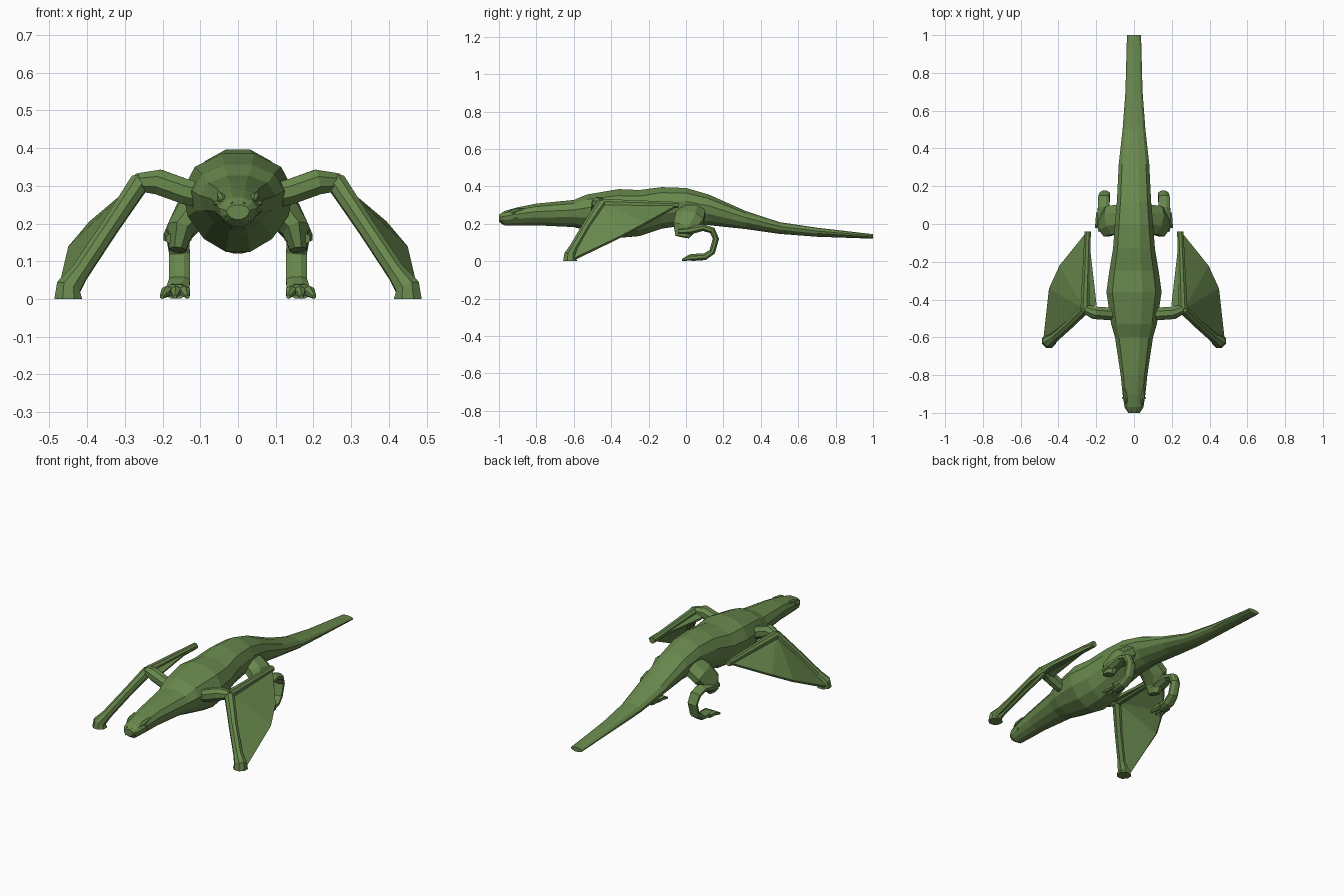
import bpy
import bmesh
from math import cos, sin, tau
from mathutils import Vector

if "Cube" in bpy.data.objects:
    bpy.data.objects.remove(bpy.data.objects["Cube"], do_unlink=True)

GREEN = (0.14, 0.25, 0.075, 1)
skin = bpy.data.materials.new("scaly green")
skin.use_nodes = True
skin.diffuse_color = GREEN
skin.node_tree.nodes["Principled BSDF"].inputs["Base Color"].default_value = GREEN

ACROSS = Vector((1, 0, 0))
ALONG = Vector((0, 1, 0))
UP = Vector((0, 0, 1))


def finish(name, bm, mirrored):
    """Turn the bmesh into a green object, mirrored for paired parts."""
    bmesh.ops.recalc_face_normals(bm, faces=bm.faces)
    mesh = bpy.data.meshes.new(name)
    bm.to_mesh(mesh)
    bm.free()
    mesh.materials.append(skin)
    part = bpy.data.objects.new(name, mesh)
    bpy.context.collection.objects.link(part)
    if mirrored:
        mirror = part.modifiers.new("mirror", 'MIRROR')
        mirror.use_mirror_merge = False
    return part


def loft(name, rings, mirrored=True):
    """Skin a list of equal-length point rings and cap both ends."""
    bm = bmesh.new()
    loops = [[bm.verts.new(point) for point in ring] for ring in rings]
    for near, far in zip(loops, loops[1:]):
        for i in range(len(near)):
            bm.faces.new((near[i - 1], near[i], far[i], far[i - 1]))
    bm.faces.new(loops[0])
    bm.faces.new(loops[-1])
    return finish(name, bm, mirrored)


def circle(sides):
    """Cosine and sine pairs of a polygon that has flat top and sides."""
    angles = [tau * (k + 0.5) / sides for k in range(sides)]
    return [(cos(a), sin(a)) for a in angles]


def limb(name, path, width_axis, flatness=1, sides=8):
    """Tube through (x, y, z, radius) joints, flattened across its width axis."""
    joints = [Vector(joint[:3]) for joint in path]
    rings = []
    for i, joint in enumerate(joints):
        before = joints[max(i - 1, 0)]
        after = joints[min(i + 1, len(joints) - 1)]
        tangent = (after - before).normalized()
        side = (width_axis - tangent * width_axis.dot(tangent)).normalized()
        depth = tangent.cross(side) * flatness
        radius = path[i][3]
        rings.append([joint + (side * c + depth * s) * radius for c, s in circle(sides)])
    return loft(name, rings)


def membrane(name, outline):
    """Thin solid sheet fanned out from the first corner."""
    bm = bmesh.new()
    corners = [bm.verts.new(point) for point in outline]
    for a, b in zip(corners[1:], corners[2:]):
        bm.faces.new((corners[0], a, b))
    sheet = finish(name, bm, mirrored=True)
    solid = sheet.modifiers.new("thickness", 'SOLIDIFY')
    solid.thickness = 0.014
    solid.offset = 0


# Head, trunk and tail: (y, half width, bottom, top)
stations = [
    (-1, 0.03, 0.21, 0.25), (-0.97, 0.05, 0.19, 0.27), (-0.9, 0.06, 0.19, 0.29),
    (-0.8, 0.07, 0.19, 0.31), (-0.6, 0.1, 0.18, 0.33), (-0.53, 0.12, 0.16, 0.36),
    (-0.36, 0.145, 0.12, 0.39), (-0.25, 0.13, 0.13, 0.385), (-0.13, 0.11, 0.17, 0.4),
    (0, 0.1, 0.19, 0.395), (0.12, 0.09, 0.19, 0.36), (0.32, 0.08, 0.17, 0.27),
    (0.5, 0.06, 0.145, 0.21), (0.7, 0.045, 0.13, 0.18), (1, 0.037, 0.12, 0.145)]


def body_ring(y, width, low, high):
    """Twelve-sided section, broader toward the back than the belly."""
    middle, height = (high + low) / 2, (high - low) / 2
    return [(width * c * (1 + s / 6), y, middle + height * s) for c, s in circle(12)]


loft("body", [body_ring(*station) for station in stations], mirrored=False)

# Face details
limb("brow_ridge", [(0.04, -0.95, 0.26, 0.007), (0.045, -0.92, 0.27, 0.012),
                    (0.05, -0.87, 0.28, 0.006)], ACROSS, sides=6)
limb("eye", [(0.04, -0.92, 0.255, 0.01), (0.063, -0.92, 0.255, 0.005)], ALONG, sides=6)
limb("nostril", [(0.015, -0.99, 0.25, 0.006), (0.02, -0.95, 0.265, 0.006)],
     ACROSS, sides=6)
limb("lip", [(0, -0.99, 0.22, 0.006), (0.03, -0.98, 0.22, 0.007),
             (0.055, -0.9, 0.23, 0.005)], UP, sides=6)
for x in (0.01, 0.03):
    limb("tooth", [(x, -0.985, 0.22, 0.005), (x, -0.985, 0.2, 0.001)], ACROSS, sides=4)

# Wing arms
elbow = (0.26, -0.45, 0.31)
finger_tip = (0.245, -0.04, 0.3)
limb("upper_arm", [(0.08, -0.475, 0.27, 0.036), (0.14, -0.475, 0.285, 0.036),
                   (0.21, -0.47, 0.31, 0.036), (*elbow, 0.026)], ALONG)
limb("forearm", [(*elbow, 0.028), (0.34, -0.53, 0.19, 0.025), (0.42, -0.6, 0.07, 0.026),
                 (0.45, -0.62, 0.03, 0.035), (0.45, -0.62, 0, 0.04)], ACROSS + ALONG)
limb("wing_finger", [(*elbow, 0.025), (*finger_tip, 0.018)], ACROSS)

# Wing skin behind the forearm and between the finger and the elbow
membrane("wing_membrane", [elbow, (0.44, -0.62, 0.02), (0.475, -0.6, 0.01),
                           (0.445, -0.34, 0.135), (0.39, -0.22, 0.2), finger_tip])
membrane("inner_membrane", [elbow, (0.2, -0.43, 0.29), finger_tip])

# Hind legs
limb("thigh", [(0.06, 0.03, 0.27, 0.08), (0.12, 0.02, 0.23, 0.085),
               (0.155, -0.01, 0.18, 0.065), (0.16, -0.02, 0.13, 0.04)],
     ALONG, flatness=0.6)
limb("shin", [(0.16, -0.04, 0.16, 0.033), (0.16, 0.02, 0.165, 0.04),
              (0.16, 0.09, 0.18, 0.033), (0.16, 0.14, 0.165, 0.032),
              (0.155, 0.16, 0.12, 0.03), (0.155, 0.14, 0.05, 0.03),
              (0.16, 0.1, 0.024, 0.033), (0.165, 0.03, 0.02, 0.034)],
     ACROSS, flatness=0.6)

# Three splayed toes on each foot
for splay in (-1, 0, 1):
    root = 0.165 + splay * 0.024
    tip = 0.168 + splay * 0.034
    limb("toe", [(root, 0.06, 0.02, 0.015), (root, 0.02, 0.02, 0.016),
                 (tip, -0.02, 0.006, 0.006)], ACROSS, sides=6)
